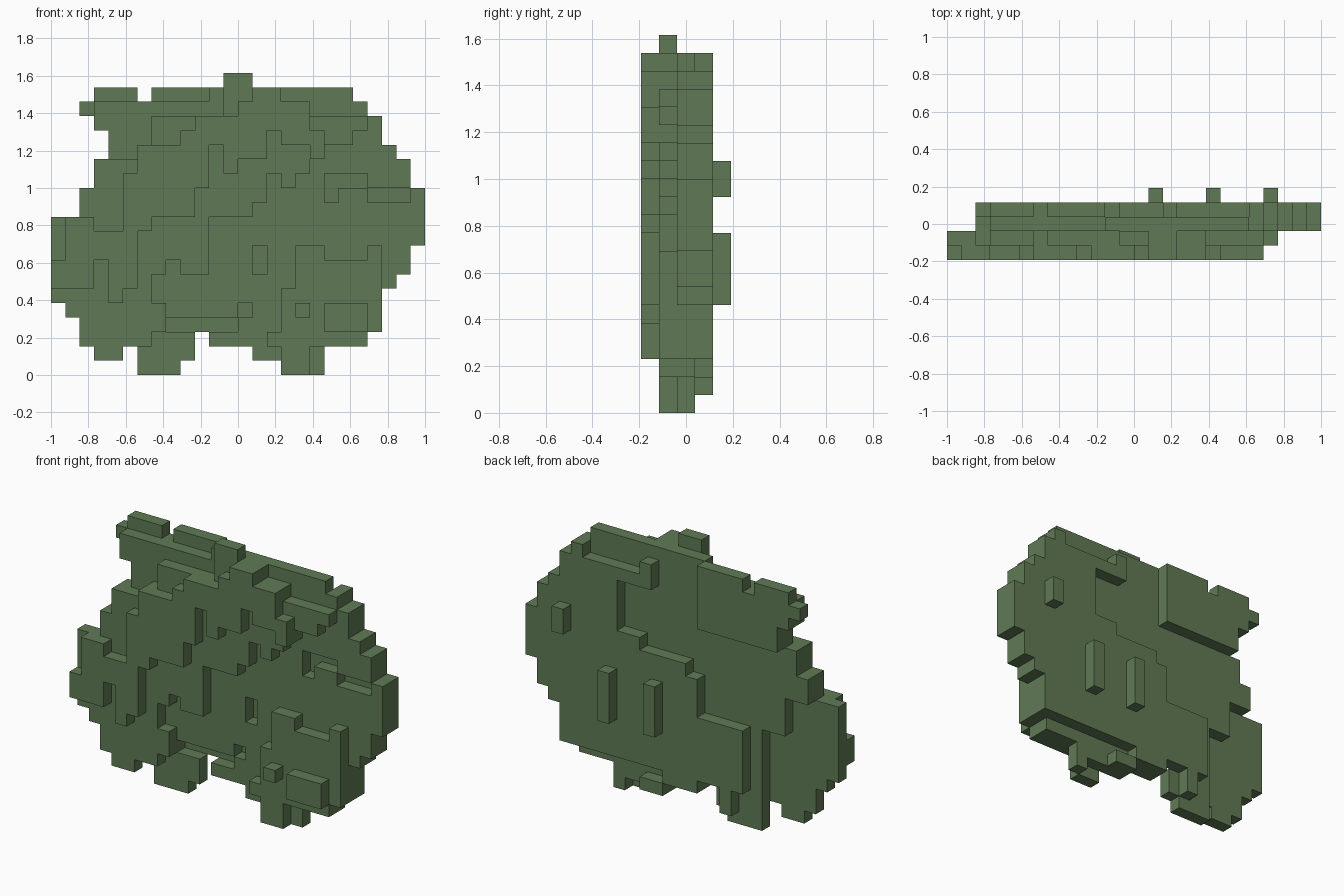
import bpy, bmesh, math

cube = bpy.data.objects.get("Cube")
if cube:
    bpy.data.objects.remove(cube, do_unlink=True)

U = 2 / 26            # block size
NX, NZ, ND = 26, 21, 5

mat = bpy.data.materials.new("moss_green")
mat.use_nodes = True
COL = (0.118, 0.195, 0.091, 1)
mat.diffuse_color = COL
mat.node_tree.nodes["Principled BSDF"].inputs["Base Color"].default_value = COL

# Outline: column spans (start, end) for each row of blocks, from the feet up
OUTLINE = [
    [(6, 9), (16, 19)], [(3, 5), (6, 10), (14, 19)], [(2, 10), (11, 22)],
    [(2, 23)], [(1, 23)], [(0, 23)], [(0, 24)], [(0, 25)], [(0, 25)],
    [(0, 26)], [(0, 26)], [(2, 26)], [(2, 26)], [(3, 25)], [(3, 25)],
    [(4, 24)], [(4, 23)], [(3, 23)], [(2, 22)], [(3, 6), (7, 21)], [(12, 14)]]

# Steps of the front relief: rectangles (col start, col end, row start, row end)
FRONT_DEEP = [(3, 6, 19, 20), (2, 3, 18, 19), (7, 11, 19, 20), (19, 22, 13, 14),
              (19, 20, 12, 13), (22, 25, 12, 13), (14, 15, 7, 9), (13, 14, 4, 5),
              (8, 13, 3, 4)]
FRONT_MIDDLE = [(0, 6, 1, 15), (6, 7, 2, 16), (7, 8, 3, 5), (7, 8, 7, 18),
                (8, 9, 8, 18), (9, 11, 7, 18), (11, 14, 11, 18), (14, 15, 12, 18),
                (15, 18, 14, 18), (16, 17, 13, 14), (18, 19, 15, 18),
                (19, 22, 17, 18), (19, 20, 16, 17), (20, 21, 16, 17),
                (12, 14, 18, 21), (14, 18, 18, 19),
                (17, 23, 3, 8), (17, 19, 8, 9), (22, 23, 8, 9), (16, 17, 2, 6),
                (15, 22, 2, 3), (16, 18, 0, 2)]
FRONT_RAISED = [(0, 3, 6, 8), (1, 6, 8, 10), (1, 3, 10, 11), (4, 6, 6, 8),
                (4, 5, 5, 6), (5, 7, 10, 11), (5, 10, 11, 13), (5, 11, 13, 14),
                (6, 11, 14, 16), (9, 15, 16, 17), (10, 18, 17, 18),
                (12, 13, 14, 16), (13, 15, 15, 16), (16, 19, 16, 17),
                (18, 19, 15, 16), (13, 18, 18, 19), (14, 16, 19, 20),
                (17, 18, 4, 5), (19, 22, 3, 5)]

# Steps of the back relief
BACK_MIDDLE = [(2, 11, 11, 15), (4, 11, 8, 11), (6, 7, 0, 8), (11, 12, 11, 17),
               (12, 16, 12, 17), (16, 18, 13, 17), (11, 15, 17, 20),
               (15, 21, 19, 20), (16, 21, 18, 19), (7, 8, 0, 3), (8, 9, 0, 1),
               (9, 10, 1, 3), (14, 22, 2, 3), (16, 19, 0, 2)]
BACK_DEEP = [(0, 2, 0, 12), (2, 6, 0, 8), (2, 4, 8, 11),
             (12, 14, 20, 21), (16, 18, 0, 1)]


def depth_map(base, steps):
    """Depth for every column and row, with later steps overriding."""
    grid = {(c, r): base for c in range(NX) for r in range(NZ)}
    for depth, rects in steps:
        for c0, c1, r0, r1 in rects:
            for c in range(c0, c1):
                for r in range(r0, r1):
                    grid[c, r] = depth
    return grid


def corner(c, d, r):
    return ((c - NX / 2) * U, (d - ND / 2) * U, r * U)


# Four corner offsets of each block side, counter-clockwise from outside
SIDES = {
    (-1, 0, 0): "000 001 011 010", (1, 0, 0): "100 110 111 101",
    (0, -1, 0): "000 100 101 001", (0, 1, 0): "010 011 111 110",
    (0, 0, -1): "000 010 110 100", (0, 0, 1): "001 101 111 011"}


def build(name, cells):
    """Joined blocks with only their outer sides, flat areas merged."""
    bm = bmesh.new()
    verts = {}
    for cell in sorted(cells):
        for n, quad in SIDES.items():
            if tuple(a + b for a, b in zip(cell, n)) in cells:
                continue
            face = []
            for offset in quad.split():
                key = tuple(a + int(b) for a, b in zip(cell, offset))
                if key not in verts:
                    verts[key] = bm.verts.new(corner(*key))
                face.append(verts[key])
            bm.faces.new(face)
    bmesh.ops.dissolve_limit(bm, angle_limit=math.radians(1),
                             verts=bm.verts[:], edges=bm.edges[:])
    bmesh.ops.triangulate(bm, faces=[f for f in bm.faces if len(f.verts) > 4])
    mesh = bpy.data.meshes.new(name)
    bm.to_mesh(mesh)
    bm.free()
    mesh.materials.append(mat)
    obj = bpy.data.objects.new(name, mesh)
    bpy.context.collection.objects.link(obj)


# Main stepped slab
front = depth_map(2, [(3, FRONT_DEEP), (1, FRONT_MIDDLE), (0, FRONT_RAISED)])
back = depth_map(4, [(3, BACK_MIDDLE), (2, BACK_DEEP)])
body = {(c, d, r) for r, spans in enumerate(OUTLINE) for a, b in spans
        for c in range(a, b) for d in range(front[c, r], back[c, r])}
build("stepped_body", body)

# Pegs on the back
for name, c, r0, r1 in (("back_peg_inner", 14, 6, 10),
                        ("back_peg_middle", 18, 6, 10),
                        ("back_peg_outer", 22, 12, 14)):
    build(name, {(c, 4, r) for r in range(r0, r1)})
